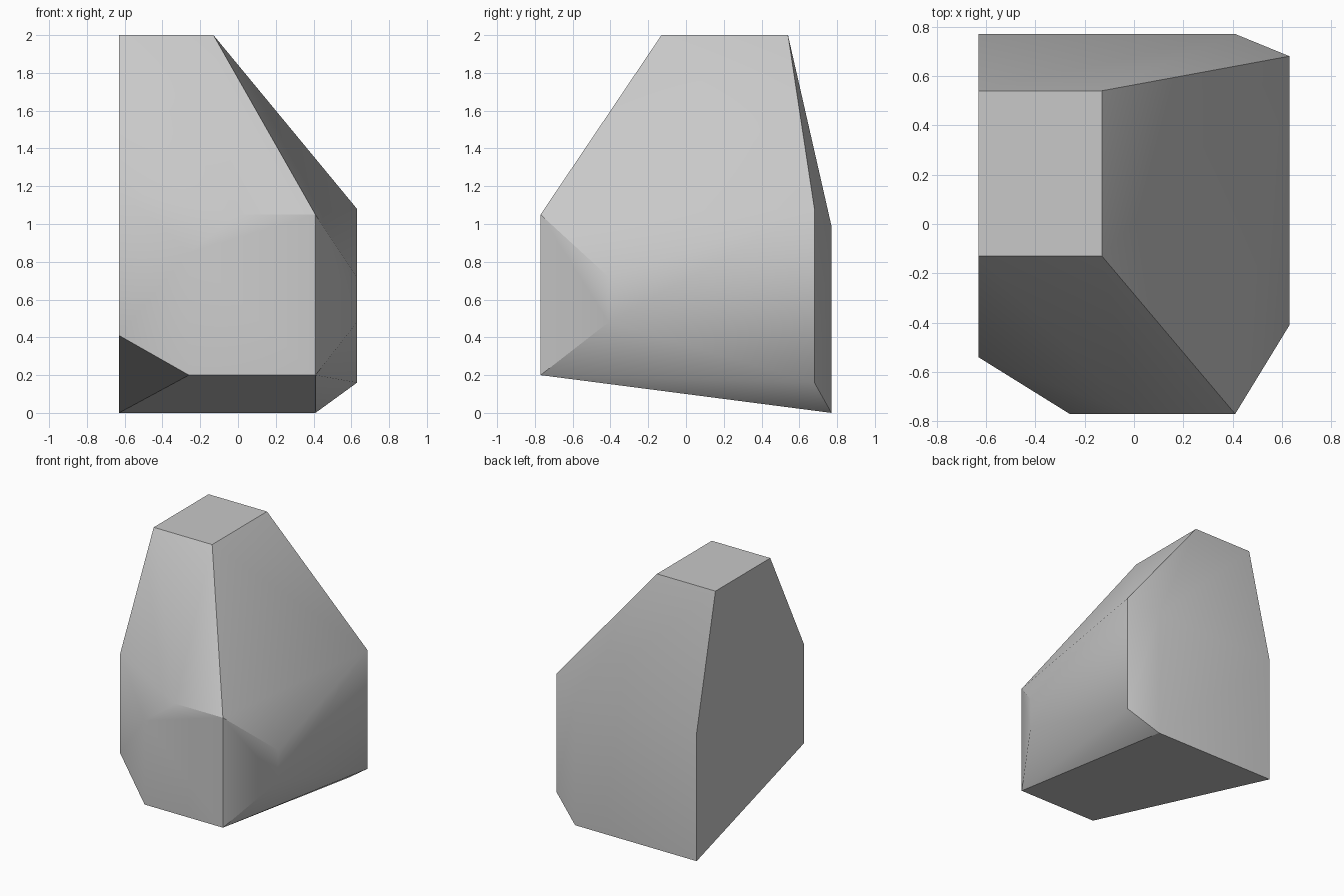
import bpy
import bmesh
import math

cube = bpy.data.objects.get("Cube")
if cube:
    bpy.data.objects.remove(cube, do_unlink=True)

# Single stone colour
stone = bpy.data.materials.new("stone_grey")
stone.use_nodes = True
grey = (0.58, 0.58, 0.58, 1)
stone.diffuse_color = grey
stone.node_tree.nodes["Principled BSDF"].inputs["Base Color"].default_value = grey

# Main planes of the chiselled block
left, right = -0.63, 0.63
front, back = -0.77, 0.77
top, ground = 2.0, 0.0
shoulder = 1.05      # height where the upper front slope starts
corner = 0.41        # where the side chamfers meet the front and back
heel = 0.2           # height of the raised front underside


def rectangle(xs, ys, z):
    """Four corners of a level rectangle."""
    return [(x, y, z) for x in xs for y in ys]


# Flat top
points = rectangle((left, -0.13), (-0.13, 0.54), top)

# Back wall
points += [(x, back, z) for x in (left, corner) for z in (ground, 0.99)]

# Front facet with one clipped upper corner
points += [
    (corner, front, shoulder),
    (corner, front, heel),
    (-0.26, front, heel),
    (-0.26, front, 0.85),
    (0.0, front, shoulder),
]

# Side facet, tall at the back and narrow at the front
points += [(right, 0.68, z) for z in (0.16, 1.08)]
points += [(right, -0.41, z) for z in (0.48, 0.72)]

# Chamfered edge on the opposite front corner
points += [(left, -0.54, z) for z in (0.41, 1.18)]

# Wrap the corners into a closed solid and merge its flat facets
bm = bmesh.new()
for point in points:
    bm.verts.new(point)
bmesh.ops.convex_hull(bm, input=list(bm.verts))
bmesh.ops.dissolve_limit(
    bm,
    angle_limit=math.radians(1.5),
    verts=list(bm.verts),
    edges=list(bm.edges),
)
bmesh.ops.recalc_face_normals(bm, faces=list(bm.faces))

mesh = bpy.data.meshes.new("rock")
bm.to_mesh(mesh)
bm.free()
mesh.materials.append(stone)

rock = bpy.data.objects.new("rock", mesh)
bpy.context.collection.objects.link(rock)

# Soft shading on shallow edges, crisp on steep ones
bpy.ops.object.select_all(action="DESELECT")
rock.select_set(True)
bpy.context.view_layer.objects.active = rock
bpy.ops.object.shade_smooth_by_angle(angle=math.radians(33))
